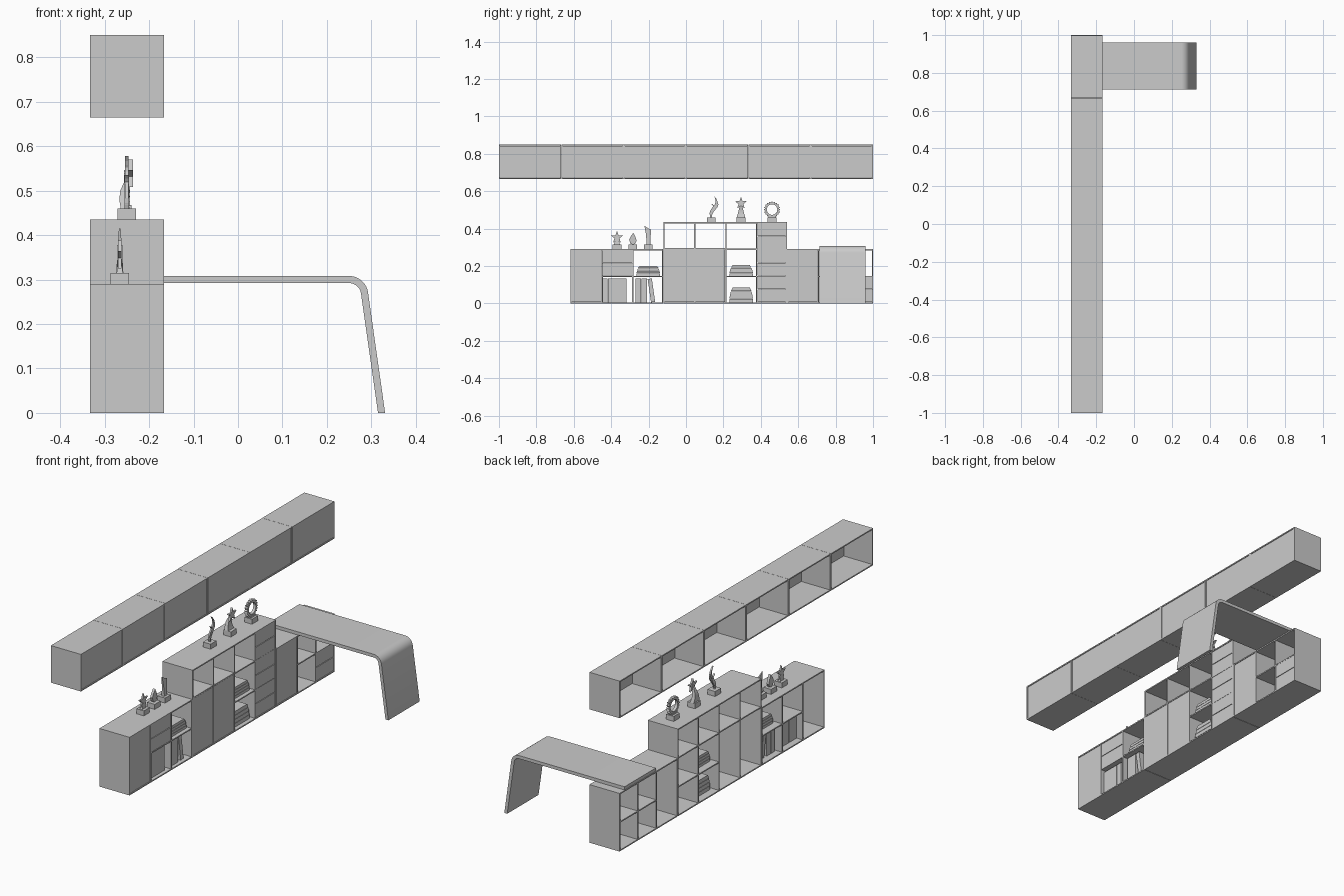
import bpy, bmesh
from math import sin, cos, pi, radians

if "Cube" in bpy.data.objects:
    bpy.data.objects.remove(bpy.data.objects["Cube"])

XB, XF, T = -0.333, -0.167, 0.006   # back, front, board thickness


def finish(name, bm, smooth=False):
    bmesh.ops.recalc_face_normals(bm, faces=bm.faces)
    me = bpy.data.meshes.new(name)
    bm.to_mesh(me)
    bm.free()
    ob = bpy.data.objects.new(name, me)
    bpy.context.collection.objects.link(ob)
    if smooth:
        bpy.context.view_layer.objects.active = ob
        ob.select_set(True)
        bpy.ops.object.shade_smooth_by_angle(angle=radians(35))
        ob.select_set(False)
    return ob


def loft(name, rings, smooth=False):
    bm = bmesh.new()
    vs = [[bm.verts.new(p) for p in r] for r in rings]
    n = len(vs[0])
    for a, b in zip(vs, vs[1:]):
        for i in range(n):
            bm.faces.new((a[i], a[(i + 1) % n], b[(i + 1) % n], b[i]))
    bm.faces.new(vs[0])
    bm.faces.new(vs[-1])
    return finish(name, bm, smooth)


def box(name, x0, x1, y0, y1, z0, z1):
    return loft(name, [[(x0, y0, z), (x1, y0, z), (x1, y1, z), (x0, y1, z)] for z in (z0, z1)])


def prism(name, pts, x0, x1, smooth=False):
    return loft(name, [[(x, y, z) for y, z in pts] for x in (x0, x1)], smooth)


def carcass(name, y0, y1, z0, z1, dividers=()):
    box(name + "_bottom", XB, XF, y0, y1, z0, z0 + T)
    box(name + "_top", XB, XF, y0, y1, z1 - T, z1)
    box(name + "_side_a", XB, XF, y0, y0 + T, z0 + T, z1 - T)
    box(name + "_side_b", XB, XF, y1 - T, y1, z0 + T, z1 - T)
    for d in dividers:
        box(name + "_divider", XB, XF, d - T / 2, d + T / 2, z0 + T, z1 - T)


def shelf(y0, y1, z):
    box("shelf", XB, XF - 0.001, y0 + T / 2, y1 - T / 2, z - T / 2, z + T / 2)


def front(name, y0, y1, z0, z1, rows=1):
    h = (z1 - z0) / rows
    for i in range(rows):
        box(name, XF - 0.009, XF - 0.002, y0 + 0.004, y1 - 0.004,
            z0 + i * h + 0.0015, z0 + (i + 1) * h - 0.0015)


# Wall cabinets, open at the back
for i in range(6):
    y = -1 + i / 3
    carcass("wall_cabinet", y, y + 1 / 3 - 0.001, 0.665, 0.85)
    front("wall_cabinet_door", y + 0.002, y + 1 / 3 - 0.003, 0.671, 0.844)

# Low left unit
carcass("left_unit", -0.617, -0.122, 0, 0.29, (-0.447, -0.285))
front("left_door", -0.615, -0.447, T, 0.284)
front("left_drawer", -0.447, -0.285, 0.147, 0.284, 2)
shelf(-0.447, -0.285, 0.145)
shelf(-0.285, -0.122, 0.145)

# Tall middle unit
carcass("middle_unit", -0.12, 0.539, 0, 0.435, (0.047, 0.213, 0.377))
for a, b in ((-0.12, 0.047), (0.047, 0.213)):
    front("middle_door", a, b, T, 0.29)
    shelf(a, b, 0.293)
front("middle_drawer", 0.377, 0.537, T, 0.429, 6)
for a, b in ((0.213, 0.377), (0.377, 0.539)):
    shelf(a, b, 0.145)
    shelf(a, b, 0.29)

# Low right unit
carcass("right_unit", 0.541, 1, 0, 0.29, (0.708, 0.854))
front("right_door", 0.543, 0.708, T, 0.284)
front("right_drawer", 0.854, 0.998, T, 0.145, 2)
shelf(0.708, 0.854, 0.145)
shelf(0.854, 1, 0.145)

# Desk with bent leg: outer and inner lines of the side profile
angs = [radians(90 - 81.5 * i / 10) for i in range(11)]
outer = [(XB, 0.308)] + [(0.25 + 0.043 * cos(a), 0.265 + 0.043 * sin(a)) for a in angs] + [(0.331, 0)]
inner = [(XB, 0.292)] + [(0.25 + 0.027 * cos(a), 0.265 + 0.027 * sin(a)) for a in angs] + [(0.315, 0)]
prof = outer + inner[::-1]
loft("desk", [[(x, y, z) for x, z in prof] for y in (0.713, 0.96)], True)

# Standing books and one leaning book
for y0, y1, h in ((-0.443, -0.419, .127), (-0.418, -0.382, .127), (-0.381, -0.350, .127),
                  (-0.349, -0.317, .127), (-0.270, -0.240, .127), (-0.239, -0.208, .127)):
    box("book", -0.30, -0.185, y0, y1, T, T + h)
prism("leaning_book", [(-0.187, T), (-0.165, T + 0.003), (-0.183, 0.134), (-0.205, 0.130)], -0.30, -0.185)


# Tapered stacks of flat books
def stack(yc, z0, h):
    n = 4
    widths = (0.063, 0.063, 0.060, 0.055, 0.046)
    for i in range(n):
        w0, w1 = widths[i], widths[i + 1]
        a, b = z0 + h * i / n, z0 + h * (i + 1) / n - 0.0015
        prism("flat_book", [(yc - w0, a), (yc + w0, a), (yc + w1, b), (yc - w1, b)], -0.295, -0.188)


stack(-0.202, 0.148, 0.055)
stack(0.295, 0.148, 0.058)
stack(0.295, T, 0.08)


# Trophies
def star(name, x, y, z, r, t):
    pts = [(y + (r if i % 2 == 0 else r * 0.4) * sin(i * pi / 5),
            z + (r if i % 2 == 0 else r * 0.4) * cos(i * pi / 5)) for i in range(10)]
    return prism(name, pts, x - t, x + t)


def base(x, y, z):
    box("trophy_base", x - 0.021, x + 0.021, y - 0.023, y + 0.023, z, z + 0.025)


def column(name, y, secs):
    loft(name, [[(x - d, y - w, z), (x + d, y - w, z), (x + d, y + w, z), (x - d, y + w, z)]
                for z, x, w, d in secs], True)


XT, XL = -0.25, -0.266
for y in (0.134, 0.294, 0.460):
    base(XT, y, 0.435)
for y in (-0.369, -0.284, -0.202):
    base(XL, y, 0.29)

# Flame trophy of curved tongues
for k, (dy, h, bow) in enumerate(((-0.012, 0.075, 0.014), (0.0, 0.118, 0.020), (0.010, 0.098, 0.016))):
    line = [i / 10 for i in range(11)]
    mid = [(0.134 + dy * t + 0.012 * t + bow * sin(2 * pi * t) * -0.6 + 0.012 * sin(pi * t), 0.46 + h * t) for t in line]
    wid = [0.0005 + 0.006 * sin(pi * (0.15 + 0.85 * t)) for t in line]
    pts = [(y - w, z) for (y, z), w in zip(mid, wid)] + [(y + w, z) for (y, z), w in zip(mid, wid)][::-1]
    prism("flame_tongue", pts, XT - 0.005 + 0.001 * k, XT + 0.005 - 0.001 * k)

# Star trophy on a curved, tapering column
column("star_column", 0.294, [(0.46, -0.254, 0.023, 0.010), (0.48, -0.258, 0.017, 0.009),
                              (0.50, -0.257, 0.012, 0.008), (0.52, -0.250, 0.007, 0.006),
                              (0.54, -0.244, 0.004, 0.004)])
star("star", -0.241, 0.294, 0.536, 0.034, 0.005)

# Toothed ring trophy
bm = bmesh.new()
N = 40
loops = []
for x, inner_ring in ((XT - 0.007, 0), (XT + 0.007, 0), (XT + 0.007, 1), (XT - 0.007, 1)):
    ring = []
    for i in range(N):
        r = 0.028 if inner_ring else (0.045 if i % 2 == 0 else 0.037)
        a = 2 * pi * i / N
        ring.append(bm.verts.new((x, 0.46 + r * cos(a), 0.502 + r * sin(a))))
    loops.append(ring)
for k in range(4):
    p, q = loops[k], loops[(k + 1) % 4]
    for i in range(N):
        j = (i + 1) % N
        bm.faces.new((p[i], p[j], q[j], q[i]))
finish("toothed_ring", bm)
box("ring_foot", XT - 0.01, XT + 0.01, 0.44, 0.48, 0.458, 0.468)

# Small star, drop and slanted trophies on the low unit
column("small_star_column", -0.369, [(0.315, XL, 0.016, 0.007), (0.335, XL, 0.010, 0.005), (0.355, XL, 0.006, 0.004)])
star("small_star", XL, -0.369, 0.353, 0.035, 0.004)
drop = [(0, 0.315), (0.012, 0.318), (0.020, 0.335), (0.014, 0.355), (0.003, 0.378),
        (-0.010, 0.362), (-0.020, 0.342), (-0.013, 0.320)]
prism("drop", [(-0.284 + y, z) for y, z in drop], XL - 0.006, XL + 0.006)
slant = [(-0.010, 0.315), (0.013, 0.315), (0.012, 0.35), (0.016, 0.395), (0.003, 0.400),
         (-0.020, 0.415), (-0.013, 0.375), (-0.010, 0.345)]
loft("slanted_award", [[(XL + s * (0.008 - 0.06 * (z - 0.315)), -0.202 + y, z) for y, z in slant] for s in (-1, 1)])
